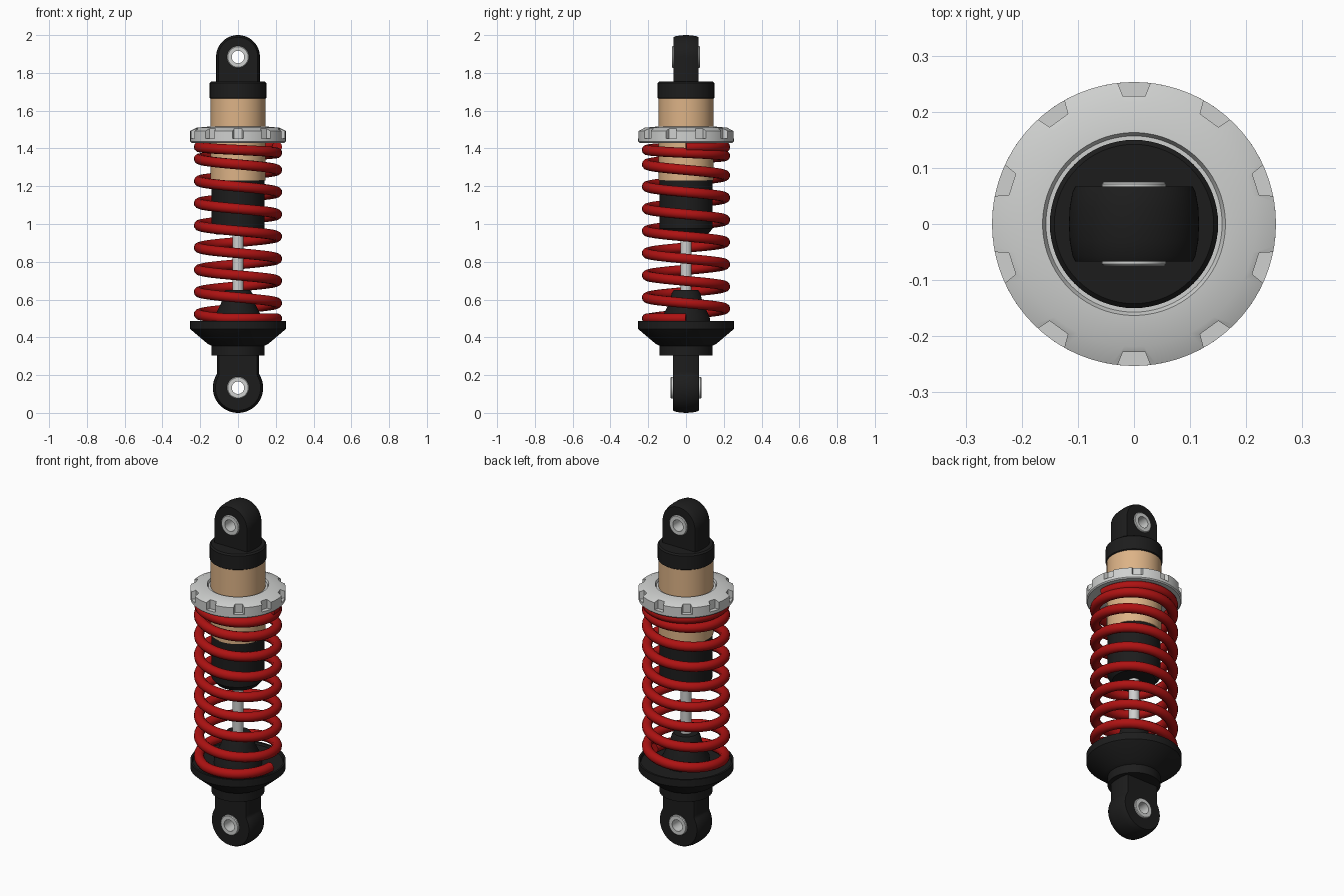
import bpy, bmesh, math
from math import sin, cos, pi

if "Cube" in bpy.data.objects:
    bpy.data.objects.remove(bpy.data.objects["Cube"])


def material(name, rgb):
    m = bpy.data.materials.new(name)
    m.diffuse_color = (*rgb, 1)
    m.use_nodes = True
    m.node_tree.nodes["Principled BSDF"].inputs["Base Color"].default_value = m.diffuse_color
    return m


BLACK = material("black", (0.012, 0.012, 0.012))
RED = material("red", (0.42, 0.006, 0.006))
TAN = material("tan", (0.72, 0.45, 0.24))
SILVER = material("silver", (0.62, 0.63, 0.62))


def smooth(ob, angle=30):
    bpy.ops.object.select_all(action='DESELECT')
    ob.select_set(True)
    bpy.context.view_layer.objects.active = ob
    bpy.ops.object.shade_smooth_by_angle(angle=math.radians(angle))


def finish(name, bm, mat, shade=True):
    bmesh.ops.remove_doubles(bm, verts=bm.verts, dist=1e-5)
    bmesh.ops.recalc_face_normals(bm, faces=bm.faces)
    me = bpy.data.meshes.new(name)
    bm.to_mesh(me)
    bm.free()
    me.materials.append(mat)
    ob = bpy.data.objects.new(name, me)
    bpy.context.collection.objects.link(ob)
    if shade:
        smooth(ob)
    return ob


def loft(bm, rings, closed):
    """Join rings of equal length with quads."""
    vs = [[bm.verts.new(p) for p in r] for r in rings]
    n = len(vs[0])
    for i in range(len(vs) if closed else len(vs) - 1):
        a, b = vs[i], vs[(i + 1) % len(vs)]
        for j in range(n):
            k = (j + 1) % n
            bm.faces.new((a[j], a[k], b[k], b[j]))
    return vs


def lathe(name, profile, mat, closed=False, n=64):
    """Revolve (radius, z) points about z; open profiles get end caps."""
    bm = bmesh.new()
    vs = loft(bm, [[(r * cos(2 * pi * j / n), r * sin(2 * pi * j / n), z)
                    for j in range(n)] for r, z in profile], closed)
    if not closed:
        bm.faces.new(vs[0])
        bm.faces.new(vs[-1])
    return finish(name, bm, mat)


def eye(name, cz, R, w, depth, up, half, hole=0.05, n=96):
    """Crowned mounting eye: disc of radius R plus a neck of half width w."""
    def ring(y, scale, fixed=None):
        pts = []
        for j in range(n):
            a = 2 * pi * j / n
            c, s = cos(a), sin(a)
            r = R
            if s * up > 0:
                r = max(R, min(w / max(abs(c), 1e-6), depth / abs(s)))
            r = fixed or r * scale
            pts.append((r * c, y, cz + r * s))
        return pts
    layers = [(-1, 0.90), (-0.85, 0.945), (-0.45, 0.988), (0, 1),
              (0.45, 0.988), (0.85, 0.945), (1, 0.90)]
    rings = [ring(-half, 1, hole)] + [ring(half * t, s) for t, s in layers]
    rings.append(ring(half, 1, hole))
    bm = bmesh.new()
    loft(bm, rings, True)
    return finish(name, bm, BLACK)


def ferrule(name, cz, half, ro=0.058, ri=0.033, n=32):
    """Metal sleeve through a mounting eye."""
    bm = bmesh.new()
    prof = [(ri, -half), (ro - 0.004, -half), (ro, -half + 0.004),
            (ro, half - 0.004), (ro - 0.004, half), (ri, half)]
    loft(bm, [[(r * cos(2 * pi * j / n), y, cz + r * sin(2 * pi * j / n))
               for j in range(n)] for r, y in prof], True)
    return finish(name, bm, SILVER)


# Mounting eyes and sleeves
eye("upper_eye", 1.884, 0.116, 0.116, 0.19, -1, 0.067)
ferrule("upper_sleeve", 1.884, 0.075)
eye("lower_eye", 0.133, 0.133, 0.112, 0.24, 1, 0.070)
ferrule("lower_sleeve", 0.133, 0.081)

# Body: cap, tan reservoir, black damper tube, piston rod
lathe("top_cap", [(0.14, 1.66), (0.15, 1.668), (0.15, 1.747), (0.142, 1.755)], BLACK)
lathe("reservoir", [(0.145, 1.23), (0.145, 1.67)], TAN)
lathe("damper_tube", [(0.115, 0.945), (0.14, 0.975), (0.14, 1.24)], BLACK)
lathe("piston_rod", [(0.03, 0.48), (0.03, 1.0)], SILVER, n=32)

# Lower end: bump stop and dished spring seat
lathe("bump_stop", [(0.13, 0.46), (0.125, 0.51), (0.09, 0.58), (0.075, 0.635),
                    (0.065, 0.65)], BLACK)
lathe("spring_seat", [(0.14, 0.305), (0.14, 0.355), (0.16, 0.365), (0.245, 0.437),
                      (0.253, 0.445), (0.253, 0.487), (0.242, 0.487),
                      (0.238, 0.474), (0.12, 0.474)], BLACK)

# Preload ring with ten spanner notches
ring = lathe("preload_ring", [(0.14, 1.43), (0.247, 1.43), (0.253, 1.436), (0.253, 1.493),
                              (0.218, 1.51), (0.163, 1.515), (0.157, 1.503),
                              (0.14, 1.503)], SILVER, closed=True, n=80)
bm = bmesh.new()
for i in range(10):
    a = math.radians(18 + 36 * i)
    quad = [(0.228, -0.02), (0.30, -0.048), (0.30, 0.048), (0.228, 0.02)]
    loops = [[bm.verts.new((r * cos(a) - t * sin(a), r * sin(a) + t * cos(a), z))
              for r, t in quad] for z in (1.453, 1.6)]
    for k in range(4):
        m = (k + 1) % 4
        bm.faces.new((loops[0][k], loops[0][m], loops[1][m], loops[1][k]))
    bm.faces.new(loops[0])
    bm.faces.new(loops[1])
cutter = finish("notch_cutter", bm, SILVER, shade=False)
cutter.hide_render = True
mod = ring.modifiers.new("notches", 'BOOLEAN')
mod.operation, mod.object, mod.solver = 'DIFFERENCE', cutter, 'EXACT'
bpy.ops.object.select_all(action='DESELECT')
ring.select_set(True)
bpy.context.view_layer.objects.active = ring
bpy.ops.object.modifier_apply(modifier=mod.name)
bpy.data.objects.remove(cutter)
smooth(ring)


# Coil spring, flattened at both ends
def coil_z(t):
    if t < 0:
        return 1.408
    if t < 1:
        return 1.408 - 0.063 * t
    return max(0.5, 1.345 - 0.1175 * (t - 1))


cu = bpy.data.curves.new("coil_spring", 'CURVE')
cu.dimensions = '3D'
cu.bevel_depth = 0.027
cu.bevel_resolution = 4
cu.use_fill_caps = True
steps = 40
count = 9 * steps + 1
sp = cu.splines.new('POLY')
sp.points.add(count - 1)
for i in range(count):
    t = -0.5 + i / steps
    a = pi + 2 * pi * t
    sp.points[i].co = (0.207 * cos(a), 0.207 * sin(a), coil_z(t), 1)
cu.materials.append(RED)
spring = bpy.data.objects.new("coil_spring", cu)
bpy.context.collection.objects.link(spring)
bpy.ops.object.select_all(action='DESELECT')
spring.select_set(True)
bpy.context.view_layer.objects.active = spring
bpy.ops.object.convert(target='MESH')
smooth(bpy.context.view_layer.objects.active, 50)
